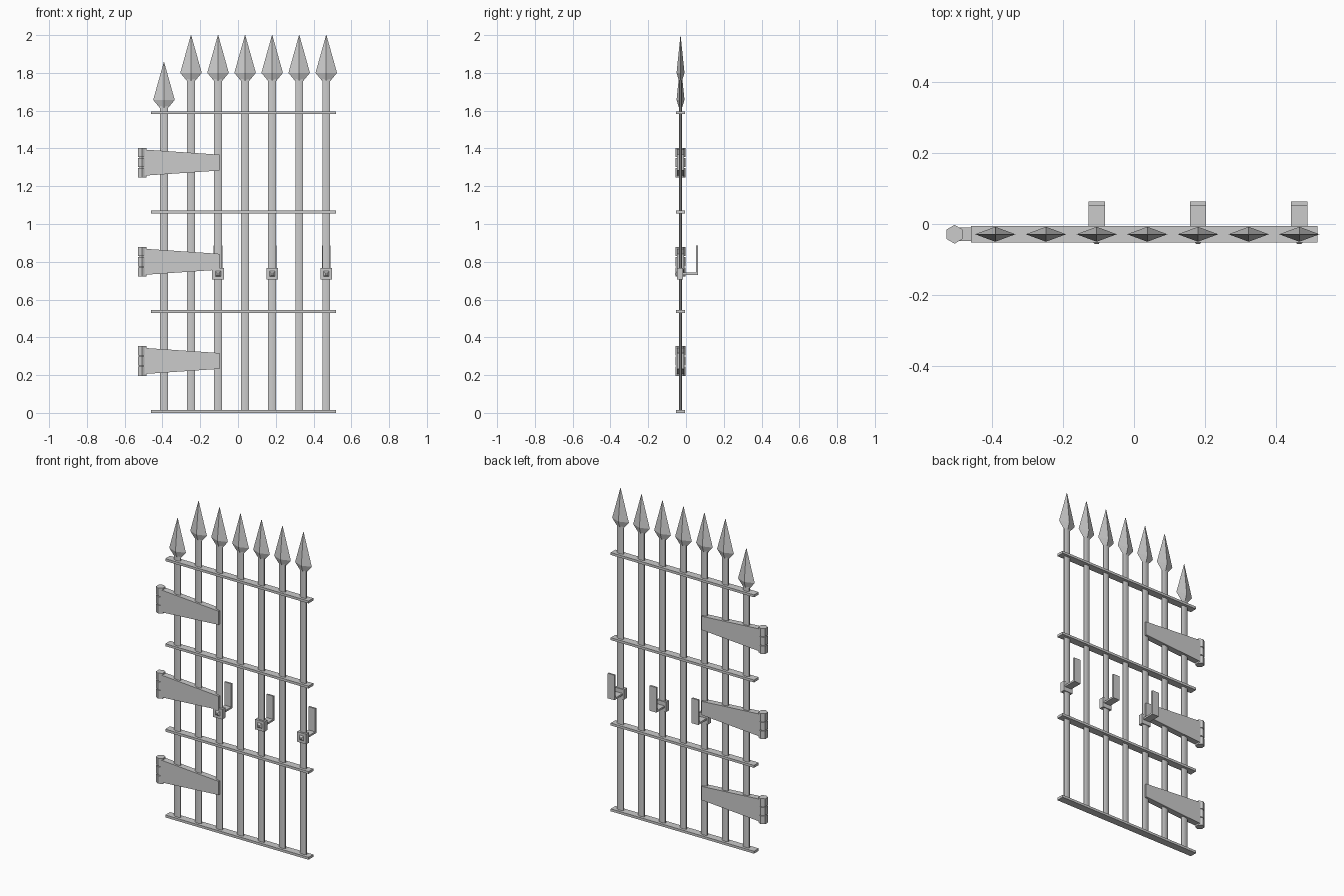
import bpy, bmesh, math
from mathutils import Matrix, Vector

cube = bpy.data.objects.get("Cube")
if cube:
    bpy.data.objects.remove(cube)

iron = bpy.data.materials.new("grey iron")
iron.use_nodes = True
GREY = (0.6, 0.6, 0.6, 1)
iron.diffuse_color = GREY
iron.node_tree.nodes["Principled BSDF"].inputs["Base Color"].default_value = GREY

Y = -0.029                                   # centre plane of the gate
BARS = [-0.392 + 0.1432 * i for i in range(7)]


def finish(name, bm, smooth=False):
    bmesh.ops.recalc_face_normals(bm, faces=bm.faces)
    mesh = bpy.data.meshes.new(name)
    bm.to_mesh(mesh)
    bm.free()
    mesh.materials.append(iron)
    obj = bpy.data.objects.new(name, mesh)
    bpy.context.collection.objects.link(obj)
    if smooth:
        bpy.ops.object.select_all(action='DESELECT')
        obj.select_set(True)
        bpy.context.view_layer.objects.active = obj
        bpy.ops.object.shade_smooth_by_angle(angle=math.radians(50))
    return obj


def add_box(bm, lo, hi):
    lo, hi = Vector(lo), Vector(hi)
    size = Matrix.Diagonal((*(hi - lo), 1))
    bmesh.ops.create_cube(bm, size=1, matrix=Matrix.Translation((lo + hi) / 2) @ size)


def add_lathe(bm, x, profile, sides, flat, turn=0):
    """Stack of (half width, z) rings around a vertical axis, flattened in y."""
    rings = []
    for r, z in profile:
        angles = [turn + math.tau * k / sides for k in range(sides)]
        rings.append([bm.verts.new((x + r * math.cos(a), Y + r * flat * math.sin(a), z))
                      for a in angles])
    for low, high in zip(rings, rings[1:]):
        for k in range(sides):
            n = (k + 1) % sides
            bm.faces.new((low[k], low[n], high[n], high[k]))
    bm.faces.new(rings[0])
    bm.faces.new(rings[-1])


# Upright bars with flattened spear heads; the hinge-side bar is shorter
for i, x in enumerate(BARS):
    tip = 1.857 if i == 0 else 2.0
    bm = bmesh.new()
    add_lathe(bm, x, [(0.0225, 0.01), (0.0225, tip - 0.22)], 8, 0.36, math.pi / 8)
    finish(f"bar_{i + 1}", bm, True)
    bm = bmesh.new()
    add_lathe(bm, x, [(0.022, tip - 0.242), (0.057, tip - 0.2), (0.001, tip)], 4, 0.37)
    finish(f"spear_head_{i + 1}", bm)

# Cross rails
for i, z in enumerate((0.0075, 0.537, 1.064, 1.589)):
    bm = bmesh.new()
    add_box(bm, (-0.46, Y - 0.023, z - 0.0075), (0.518, Y + 0.023, z + 0.0075))
    finish(f"rail_{i + 1}", bm)

# Hinges: tapered strap and a hexagonal barrel of three knuckles on a pin
for i, z in enumerate((0.275, 0.8, 1.325)):
    bm = bmesh.new()
    outline = [(-0.497, -0.069), (-0.098, -0.042), (-0.098, 0.042), (-0.497, 0.069)]
    face = bm.faces.new([bm.verts.new((x, Y - 0.019, z + h)) for x, h in outline])
    extruded = bmesh.ops.extrude_face_region(bm, geom=[face])["geom"]
    bmesh.ops.translate(bm, vec=(0, 0.038, 0),
                        verts=[v for v in extruded if isinstance(v, bmesh.types.BMVert)])
    finish(f"hinge_strap_{i + 1}", bm)
    bm = bmesh.new()
    for k in (-1, 0, 1):
        c = z + k * 0.054
        add_lathe(bm, -0.507, [(0.0265, c - 0.0245), (0.0265, c + 0.0245)], 6, 1, math.pi / 6)
    add_lathe(bm, -0.507, [(0.018, z - 0.07), (0.018, z + 0.07)], 6, 1, math.pi / 6)
    finish(f"hinge_barrel_{i + 1}", bm)

# Latch hooks: collar on the bar, front bolt, and an L-shaped bracket behind
for i, x in enumerate(BARS[2::2]):
    z = 0.736
    bm = bmesh.new()
    add_box(bm, (x - 0.031, Y - 0.018, z - 0.031), (x + 0.031, Y + 0.012, z + 0.031))
    finish(f"hook_collar_{i + 1}", bm)
    bm = bmesh.new()
    place = Matrix.Translation((x, Y - 0.022, z)) @ Matrix.Rotation(math.pi / 2, 4, 'X')
    bmesh.ops.create_cone(bm, cap_ends=True, segments=4, radius1=0.023, radius2=0.007,
                          depth=0.012, matrix=place @ Matrix.Rotation(math.pi / 4, 4, 'Z'))
    finish(f"hook_bolt_{i + 1}", bm)
    bm = bmesh.new()
    add_box(bm, (x - 0.023, Y, z - 0.005), (x + 0.023, 0.052, z + 0.006))
    add_box(bm, (x - 0.023, 0.052, z - 0.005), (x + 0.023, 0.063, 0.885))
    finish(f"hook_bracket_{i + 1}", bm)
